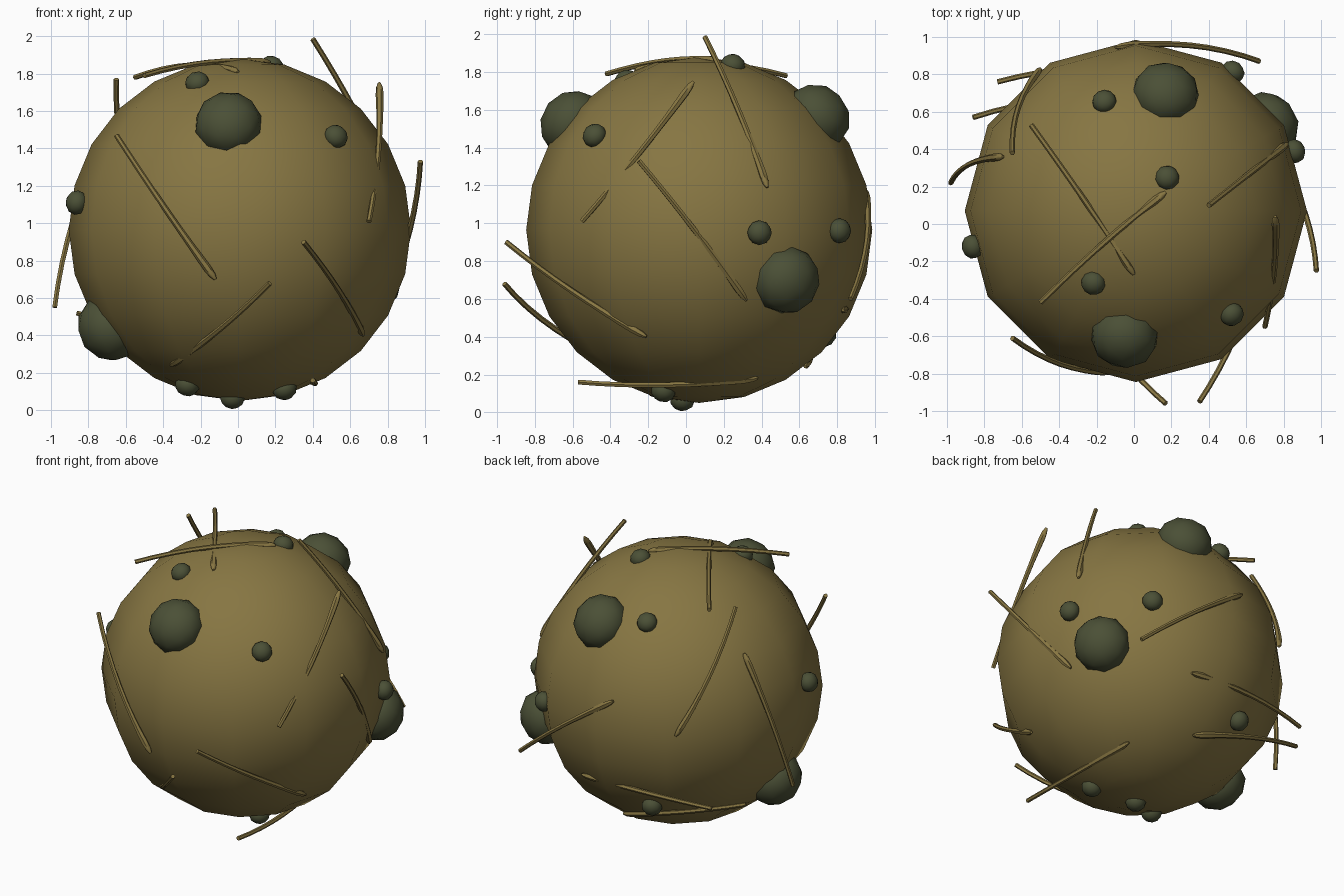
import bpy
from mathutils import Vector

CENTRE = Vector((0.01, 0.07, 0.965))
RADIUS = 0.915


def material(name, rgb):
    m = bpy.data.materials.new(name)
    m.diffuse_color = (*rgb, 1)
    return m


earth = material("earth", (0.24, 0.18, 0.055))
straw_mat = material("straw", (0.25, 0.185, 0.055))
stone_mat = material("stone", (0.07, 0.08, 0.037))


def finish(obj, name, mat):
    obj.name = name
    obj.data.materials.append(mat)
    bpy.ops.object.shade_smooth()


# Ball: coarse sphere, smooth shaded
bpy.ops.mesh.primitive_uv_sphere_add(segments=12, ring_count=12, radius=RADIUS, location=CENTRE)
finish(bpy.context.object, "ball", earth)


# Stones: half-sunk lumps pointing outwards from the ball
def stone(name, pos, radius, depth, flat):
    out = (Vector(pos) - CENTRE).normalized()
    bpy.ops.mesh.primitive_ico_sphere_add(
        subdivisions=2, radius=radius, location=CENTRE + out * depth,
        rotation=out.to_track_quat('Z', 'Y').to_euler())
    obj = bpy.context.object
    obj.scale = (1, 1, flat)
    finish(obj, name, stone_mat)


big_stones = [(-0.05, -0.59, 1.52), (0.17, 0.70, 1.57), (0.71, 0.53, 0.70), (-0.70, 0.0, 0.43)]
small_stones = [
    (-0.22, -0.32, 1.76), (0.52, -0.48, 1.46), (-0.86, -0.12, 1.11), (0.18, 0.25, 1.85),
    (-0.16, 0.66, 1.64), (0.53, 0.815, 0.96), (0.86, 0.39, 0.95), (-0.27, -0.15, 0.14),
    (0.25, -0.12, 0.11), (-0.03, -0.02, 0.06), (-0.25, 0.73, 0.41)]
for i, p in enumerate(big_stones):
    stone(f"big_stone_{i + 1}", p, 0.182, 0.88, 0.9)
for i, p in enumerate(small_stones):
    stone(f"small_stone_{i + 1}", p, 0.066, 0.905, 0.9)


# Straws: thin bent stalks through three points, swelling towards the far tip
def straw(name, start, mid, end):
    a, m, b = Vector(start), Vector(mid), Vector(end)
    ctrl = 2 * m - (a + b) / 2
    steps = [0, 0.12, 0.25, 0.38, 0.5, 0.62, 0.75, 0.84, 0.92, 0.97, 1]
    radii = [0.9, 0.9, 0.92, 0.95, 0.98, 1.0, 1.1, 1.25, 1.35, 1.1, 0.5]
    cu = bpy.data.curves.new(name, 'CURVE')
    cu.dimensions = '3D'
    cu.bevel_depth = 0.016
    cu.bevel_resolution = 1
    cu.use_fill_caps = True
    sp = cu.splines.new('POLY')
    sp.points.add(len(steps) - 1)
    for pt, t, r in zip(sp.points, steps, radii):
        pt.co = (*(a * (1 - t) ** 2 + ctrl * 2 * t * (1 - t) + b * t * t), 1)
        pt.radius = r
    obj = bpy.data.objects.new(name, cu)
    bpy.context.collection.objects.link(obj)
    bpy.ops.object.select_all(action='DESELECT')
    obj.select_set(True)
    bpy.context.view_layer.objects.active = obj
    bpy.ops.object.convert(target='MESH')
    obj = bpy.context.object
    obj.data.materials.clear()
    obj.data.materials.append(straw_mat)
    bpy.ops.object.shade_smooth_by_angle(angle=1.0)


straws = [
    ((-0.65, -0.61, 1.47), (-0.39, -0.75, 1.08), (-0.12, -0.79, 0.70)),
    ((0.17, -0.96, 0.68), (-0.09, -0.69, 0.44), (-0.36, -0.31, 0.24)),
    ((0.35, -0.95, 0.90), (0.54, -0.60, 0.64), (0.67, -0.21, 0.40)),
    ((0.40, 0.10, 1.985), (0.63, 0.28, 1.59), (0.82, 0.43, 1.19)),
    ((0.70, -0.55, 1.01), (0.75, -0.24, 1.38), (0.755, 0.04, 1.75)),
    ((0.975, -0.25, 1.33), (0.92, 0.04, 0.97), (0.79, 0.32, 0.59)),
    ((-0.98, 0.22, 0.55), (-0.88, 0.32, 1.02), (-0.70, 0.36, 1.45)),
    ((-0.65, 0.38, 1.77), (-0.62, 0.62, 1.38), (-0.50, 0.83, 1.00)),
    ((-0.50, -0.42, 1.79), (-0.16, -0.10, 1.86), (0.17, 0.17, 1.86)),
    ((-0.55, 0.53, 1.78), (-0.26, 0.12, 1.845), (0.0, -0.27, 1.81)),
    ((0.67, 0.87, 0.60), (0.30, 0.955, 0.90), (-0.10, 0.945, 1.18)),
    ((-0.73, 0.76, 0.53), (-0.26, 0.84, 0.55), (0.22, 0.83, 0.54)),
    ((-0.86, 0.57, 0.52), (-0.41, 0.66, 0.38), (0.04, 0.63, 0.24)),
    ((0.40, -0.57, 0.16), (0.41, -0.10, 0.145), (0.36, 0.38, 0.18)),
]
for i, s in enumerate(straws):
    straw(f"straw_{i + 1}", *s)
